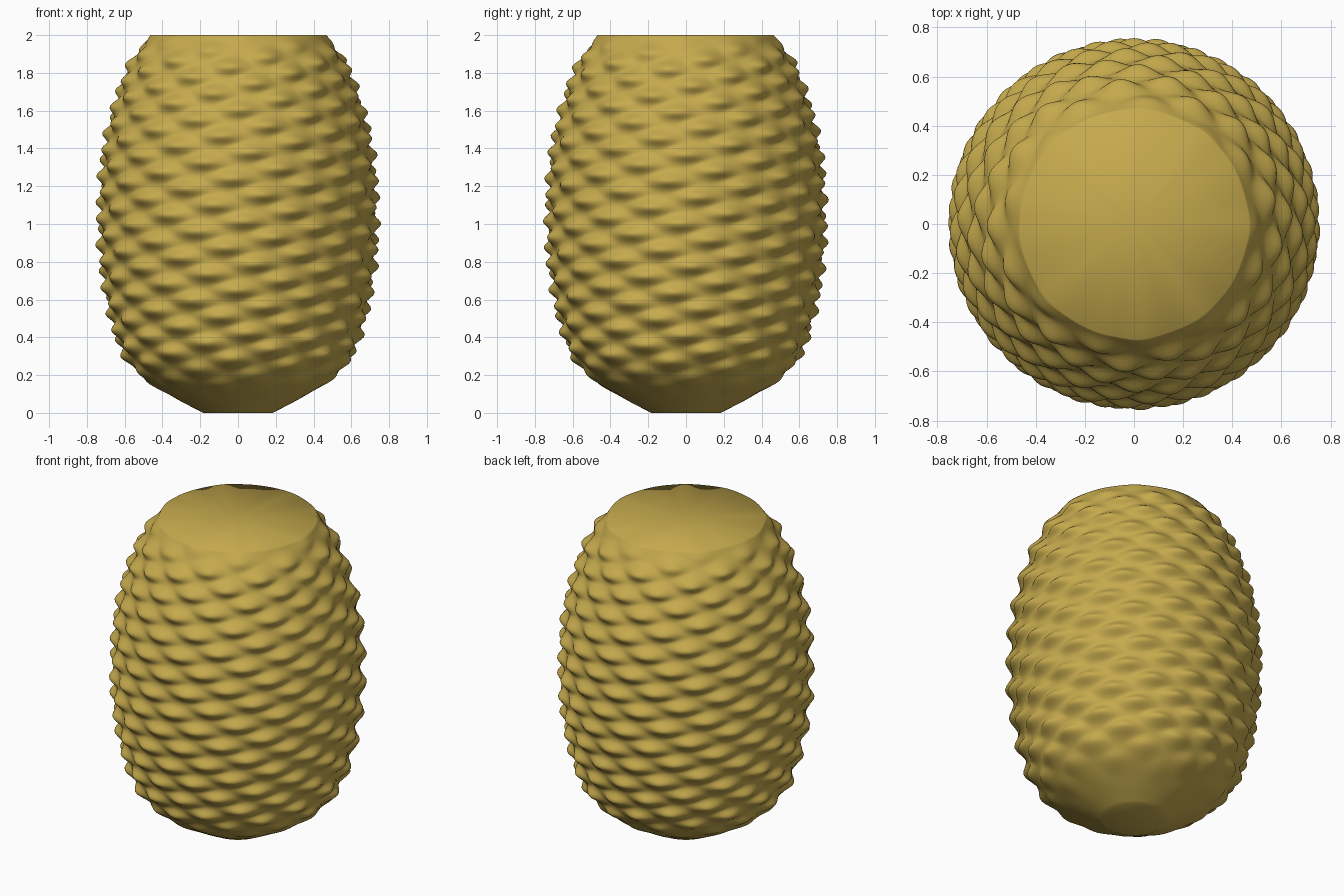
import bpy, bmesh, math

if "Cube" in bpy.data.objects:
    bpy.data.objects.remove(bpy.data.objects["Cube"])

# Body profile: (height, radius) between the bumps
PROFILE = [(0, .185), (.08, .335), (.17, .475), (.3, .58), (.5, .65), (.7, .69), (.9, .71),
           (1.1, .71), (1.3, .70), (1.5, .668), (1.7, .61), (1.85, .55), (2, .462)]
SEGS, ROWS = 240, 170
BUMPS, GOLDEN = 300, math.radians(137.508)
STEP = 2.0 / BUMPS
HEIGHT, WIDE, TALL = .047, .072, .030     # bump height and half sizes


def slope(i):
    a, b = PROFILE[max(i - 1, 0)], PROFILE[min(i + 1, len(PROFILE) - 1)]
    return (b[1] - a[1]) / (b[0] - a[0])


def radius(z):
    """Smooth (Hermite) interpolation of the profile."""
    for i in range(len(PROFILE) - 1):
        (z0, r0), (z1, r1) = PROFILE[i], PROFILE[i + 1]
        if z <= z1 + 1e-9:
            h = z1 - z0
            t = (z - z0) / h
            return ((2*t**3 - 3*t*t + 1) * r0 + (t**3 - 2*t*t + t) * h * slope(i)
                    + (3*t*t - 2*t**3) * r1 + (t**3 - t*t) * h * slope(i + 1))
    return PROFILE[-1][1]


# Bumps laid out on a golden-angle spiral; one bump sits at the front at z = 1.155
K0 = round(1.155 / STEP)
bumps = []
for k in range(BUMPS):
    z = 1.155 + (k - K0) * STEP
    fade = min(1, max(0, (z - .06) / .25)) * min(1, max(0, (2.0 - z) / .12))
    if fade > 0:
        bumps.append((math.radians(-80) + (k - K0) * GOLDEN, z, HEIGHT * fade))

# Displacement grid, filled bump by bump
disp = [[0.0] * SEGS for _ in range(ROWS + 1)]
for ang, bz, h in bumps:
    r = radius(min(max(bz, 0), 2))
    wide = WIDE * (.35 + .65 * r / .71)
    for j in range(ROWS + 1):
        dz = (j * 2 / ROWS - bz) / TALL
        if abs(dz) > 3:
            continue
        reach = int(3 * wide / r / (2 * math.pi) * SEGS) + 1
        mid = round(ang / (2 * math.pi) * SEGS)
        for i in range(mid - reach, mid + reach + 1):
            dx = (i * 2 * math.pi / SEGS - ang) * r / wide
            v = h * math.exp(-.5 * (dx * dx + dz * dz) * 1.25)
            disp[j][i % SEGS] = max(disp[j][i % SEGS], v)

# Fruit body skin
bm = bmesh.new()
rings = []
for j in range(ROWS + 1):
    z = j * 2 / ROWS
    ring = []
    for i in range(SEGS):
        a = i * 2 * math.pi / SEGS
        r = radius(z) + disp[j][i]
        ring.append(bm.verts.new((r * math.cos(a), r * math.sin(a), z)))
    rings.append(ring)
for lo, hi in zip(rings, rings[1:]):
    for i in range(SEGS):
        n = (i + 1) % SEGS
        bm.faces.new((lo[i], lo[n], hi[n], hi[i]))

# Flat fan caps at the bottom and top
bottom, top = bm.verts.new((0, 0, 0)), bm.verts.new((0, 0, 2))
for i in range(SEGS):
    n = (i + 1) % SEGS
    bm.faces.new((bottom, rings[0][n], rings[0][i]))
    bm.faces.new((top, rings[-1][i], rings[-1][n]))
for f in bm.faces:
    f.smooth = True

mesh = bpy.data.meshes.new("fruit_body")
bm.to_mesh(mesh)
bm.free()
body = bpy.data.objects.new("fruit_body", mesh)
bpy.context.collection.objects.link(body)

skin = bpy.data.materials.new("golden_skin")
skin.diffuse_color = (.56, .40, .075, 1)
skin.use_nodes = True
skin.node_tree.nodes["Principled BSDF"].inputs["Base Color"].default_value = skin.diffuse_color
mesh.materials.append(skin)
